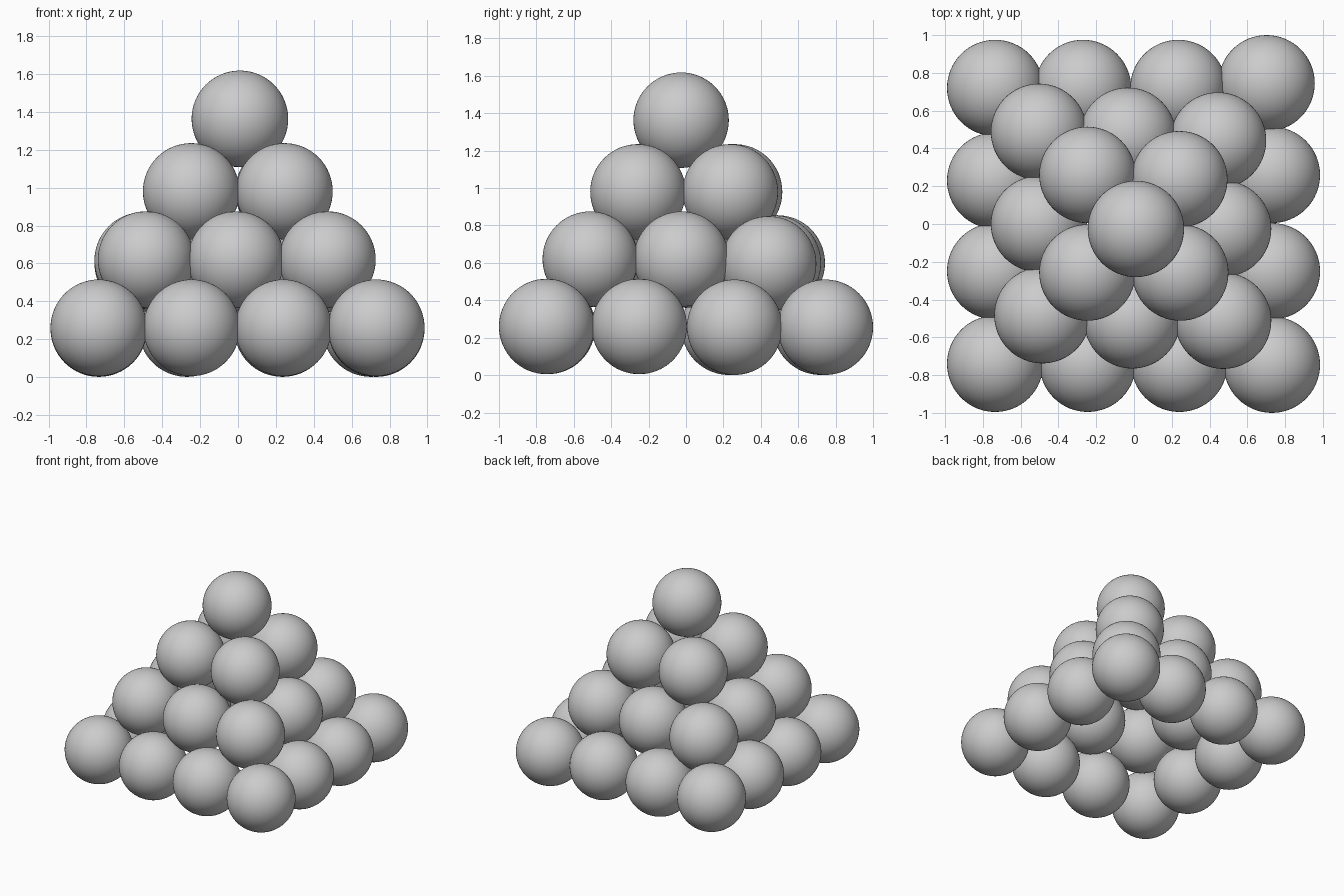
import bpy

R = 0.255  # ball radius

# Hollow stack: (x, y) ball centres per layer, each layer slightly irregular
bottom_ring = [
    (-0.735, -0.74), (-0.245, -0.74), (0.24, -0.74), (0.73, -0.745),   # front row
    (-0.735, -0.25), (0.73, -0.25),                                    # sides
    (-0.735, 0.23), (0.73, 0.26),
    (-0.735, 0.72), (-0.27, 0.72), (0.235, 0.72), (0.702, 0.745),      # back row
]
second_ring = [
    (-0.485, -0.483, 0.62), (-0.01, -0.51, 0.62), (0.472, -0.512, 0.62),
    (-0.503, 0.0, 0.615), (0.472, -0.025, 0.62),
    (-0.503, 0.488, 0.60), (-0.033, 0.467, 0.60), (0.445, 0.442, 0.595),
]
third_layer = [(-0.247, -0.257), (0.245, -0.257), (-0.247, 0.26), (0.24, 0.237)]

# One shared smooth ball mesh
bpy.ops.mesh.primitive_uv_sphere_add(segments=64, ring_count=32, radius=R)
source = bpy.context.object
bpy.ops.object.shade_smooth()
ball_mesh = source.data
bpy.data.objects.remove(source)


def add_ball(name, x, y, z):
    ball = bpy.data.objects.new(name, ball_mesh)
    ball.location = (x, y, z)
    bpy.context.collection.objects.link(ball)


# Bottom layer: perimeter only
for x, y in bottom_ring:
    add_ball("bottom_ball", x, y, 0.26 if y < 0 else 0.256)

# Second layer: perimeter only
for x, y, z in second_ring:
    add_ball("second_layer_ball", x, y, z)

# Third layer
for x, y in third_layer:
    add_ball("third_layer_ball", x, y, 0.98)

# Top ball
add_ball("top_ball", 0.01, -0.026, 1.363)
